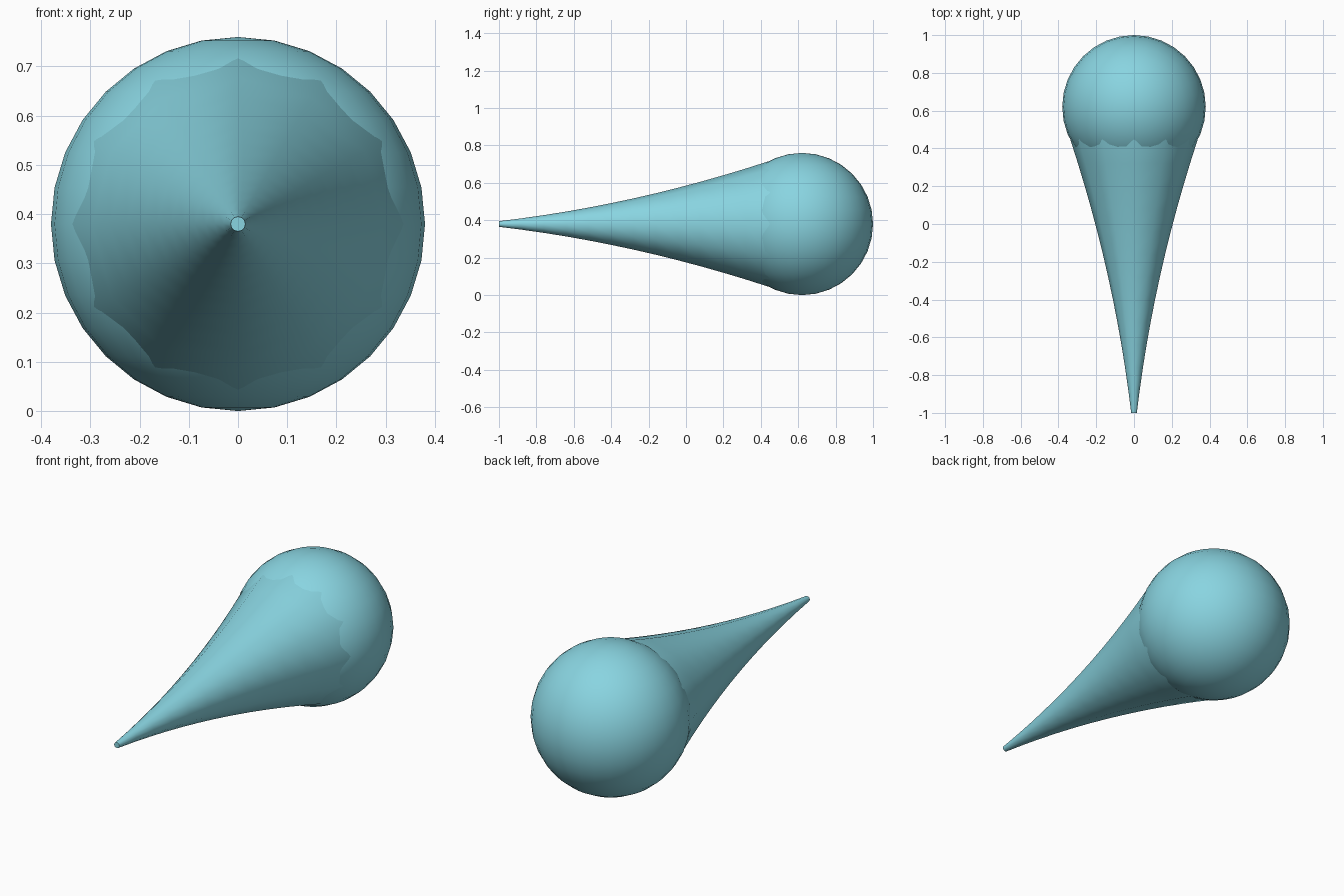
import bpy, bmesh, math

if "Cube" in bpy.data.objects:
    bpy.data.objects.remove(bpy.data.objects["Cube"])

teal = bpy.data.materials.new("pale_teal")
teal.diffuse_color = (0.25, 0.66, 0.75, 1)
teal.use_nodes = True
teal.node_tree.nodes["Principled BSDF"].inputs["Base Color"].default_value = teal.diffuse_color

SIDES = 12
CENTRE_Z = 0.38


def finish(obj):
    obj.data.materials.append(teal)
    bpy.ops.object.select_all(action='DESELECT')
    obj.select_set(True)
    bpy.context.view_layer.objects.active = obj
    bpy.ops.object.shade_smooth_by_angle(angle=math.radians(40))


# Round ball at the back
bpy.ops.mesh.primitive_uv_sphere_add(segments=32, ring_count=16, radius=0.38,
                                     location=(0, 0.62, CENTRE_Z))
ball = bpy.context.object
ball.name = "round_ball"
finish(ball)

# Flaring twelve-sided tail: (y, radius) from the tip into the ball
profile = []
for i in range(13):
    t = 1.44 * i / 12
    profile.append((t - 1, 0.015 + 0.117 * t + 0.073 * t * t))
profile.append((0.58, 0.365))

bm = bmesh.new()
rings = []
for y, r in profile:
    rings.append([bm.verts.new((r * math.sin(math.tau * k / SIDES), y,
                                CENTRE_Z + r * math.cos(math.tau * k / SIDES)))
                  for k in range(SIDES)])
for a, b in zip(rings, rings[1:]):
    for k in range(SIDES):
        n = (k + 1) % SIDES
        bm.faces.new((a[k], a[n], b[n], b[k]))
# Flat caps on the tip and inside the ball
bm.faces.new(rings[0])
bm.faces.new(rings[-1])
bmesh.ops.recalc_face_normals(bm, faces=bm.faces)
mesh = bpy.data.meshes.new("tapered_tail")
bm.to_mesh(mesh)
bm.free()
tail = bpy.data.objects.new("tapered_tail", mesh)
bpy.context.collection.objects.link(tail)
finish(tail)
